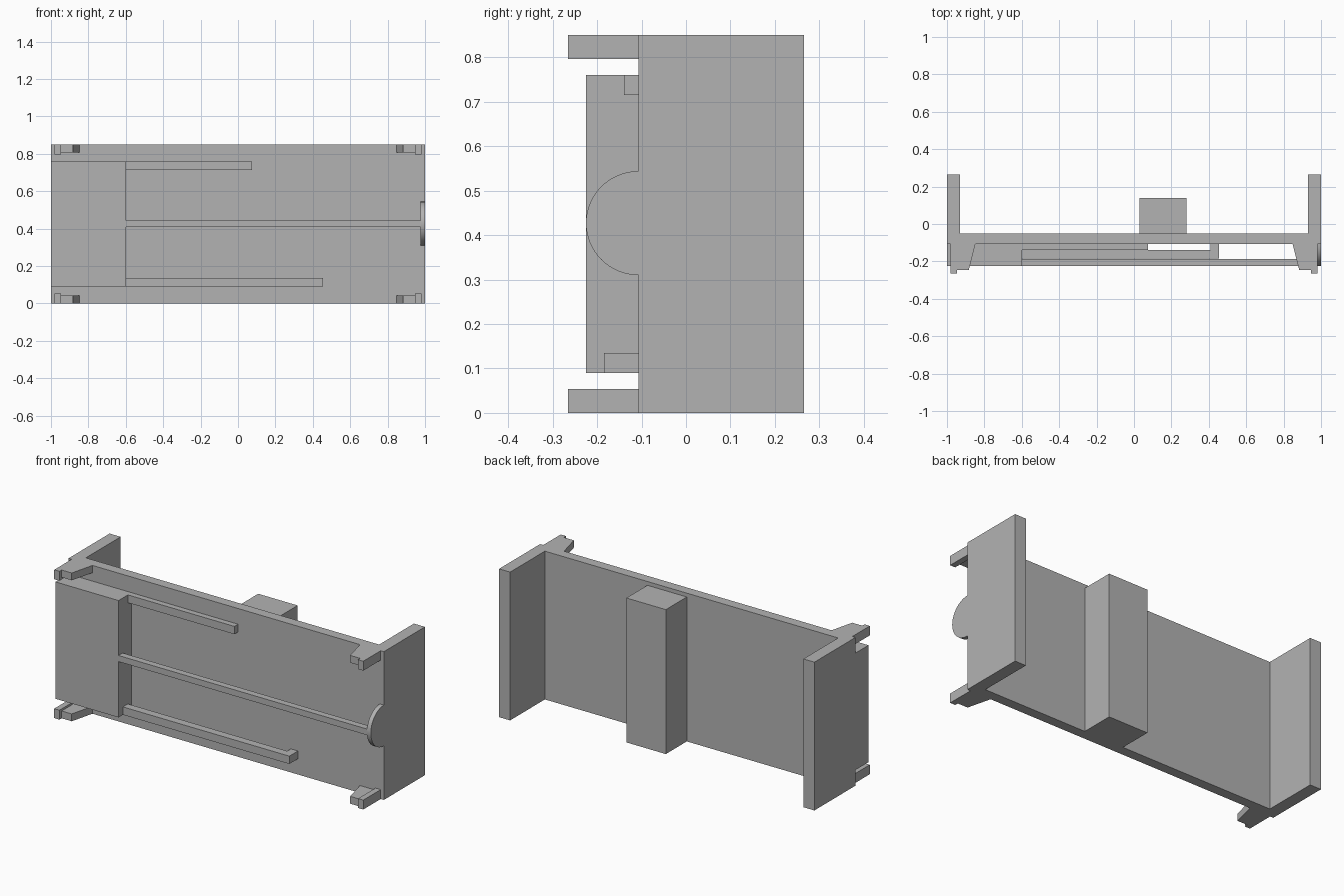
import bpy, bmesh, math

cube = bpy.data.objects.get("Cube")
if cube:
    bpy.data.objects.remove(cube)

# Single grey material
grey = bpy.data.materials.new("plain_grey")
grey.use_nodes = True
colour = (0.45, 0.45, 0.45, 1)
grey.diffuse_color = colour
grey.node_tree.nodes["Principled BSDF"].inputs["Base Color"].default_value = colour

HEIGHT = 0.85
FACE = -0.107      # front face of the panel
SLAB_FRONT = -0.225


def prism(name, points, depth):
    """Extrude a closed outline by a depth vector."""
    bm = bmesh.new()
    face = bm.faces.new([bm.verts.new(p) for p in points])
    grown = bmesh.ops.extrude_face_region(bm, geom=[face])["geom"]
    bmesh.ops.translate(bm, vec=depth,
                        verts=[g for g in grown if isinstance(g, bmesh.types.BMVert)])
    bmesh.ops.recalc_face_normals(bm, faces=bm.faces)
    mesh = bpy.data.meshes.new(name)
    bm.to_mesh(mesh)
    bm.free()
    mesh.materials.append(grey)
    obj = bpy.data.objects.new(name, mesh)
    bpy.context.collection.objects.link(obj)
    return obj


def box(name, x, y, z):
    outline = [(x[0], y[0], z[0]), (x[1], y[0], z[0]),
               (x[1], y[1], z[0]), (x[0], y[1], z[0])]
    return prism(name, outline, (0, 0, z[1] - z[0]))


# Channel shaped body: main panel and two side walls
body = [(-1, FACE), (1, FACE), (1, 0.265), (0.93, 0.265),
        (0.93, -0.05), (-0.93, -0.05), (-0.93, 0.265), (-1, 0.265)]
prism("body_panel", [(x, y, 0) for x, y in body], (0, 0, HEIGHT))

# Upright block on the back
box("back_block", (0.03, 0.28), (-0.05, 0.14), (0, 0.828))

# Raised slab on the front
box("front_slab", (-1, -0.6), (SLAB_FRONT, FACE), (0.09, 0.76))

# Rails running from the slab
box("upper_rail", (-0.6, 0.075), (-0.14, FACE), (0.715, 0.76))
box("middle_rail", (-0.6, 0.975), (SLAB_FRONT, -0.187), (0.41, 0.445))
rail = [(-0.6, -0.185), (0.455, -0.185), (0.455, FACE),
        (0.41, FACE), (0.41, -0.14), (-0.6, -0.14)]
prism("lower_rail", [(x, y, 0.09) for x, y in rail], (0, 0, 0.045))

# Half round tab at the end of the middle rail
steps = 32
arc = [math.pi * i / steps for i in range(steps + 1)]
tab = prism("round_tab",
            [(0.975, FACE - 0.118 * math.sin(a), 0.427 + 0.117 * math.cos(a)) for a in arc],
            (0.025, 0, 0))
bpy.context.view_layer.objects.active = tab
tab.select_set(True)
bpy.ops.object.shade_smooth_by_angle(angle=math.radians(30))
tab.select_set(False)

# Tapered prongs with a hooked tip at the four corners
prong = [(0.98, FACE), (0.98, -0.245), (0.883, -0.245), (0.848, FACE)]
for side, s in (("left", 1), ("right", -1)):
    for level, base, tip in (("lower", 0, 0), ("upper", HEIGHT - 0.042, HEIGHT - 0.054)):
        prism(f"{level}_{side}_prong", [(s * x, y, base) for x, y in prong], (0, 0, 0.042))
        box(f"{level}_{side}_prong_hook", sorted((s * 0.947, s * 0.98)),
            (-0.265, FACE), (tip, tip + 0.054))
